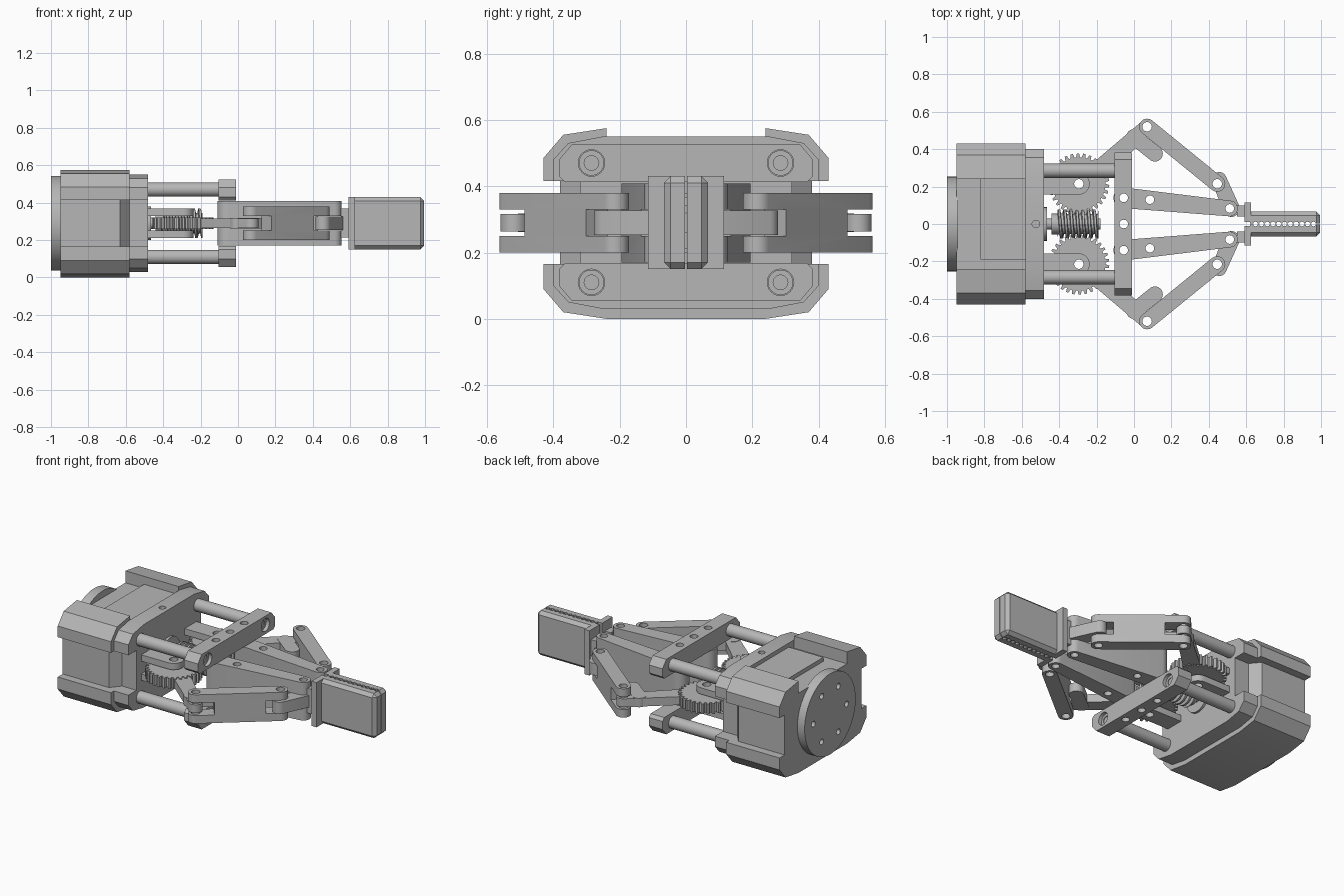
import bpy, bmesh
from math import sin, cos, pi, acos, atan2, hypot, floor

if "Cube" in bpy.data.objects:
    bpy.data.objects.remove(bpy.data.objects["Cube"])

grey = bpy.data.materials.new("plain_grey")
grey.use_nodes = True
grey.diffuse_color = (0.47, 0.47, 0.47, 1)
grey.node_tree.nodes["Principled BSDF"].inputs["Base Color"].default_value = grey.diffuse_color
parts = []
MID = 0.29  # height of the mechanism's centre plane


def finish(name, bm):
    bmesh.ops.recalc_face_normals(bm, faces=bm.faces)
    mesh = bpy.data.meshes.new(name)
    bm.to_mesh(mesh)
    bm.free()
    mesh.materials.append(grey)
    obj = bpy.data.objects.new(name, mesh)
    bpy.context.collection.objects.link(obj)
    parts.append(obj)
    return obj


def prism(name, pts, lo, hi, axis="z"):
    """Extrude an outline: (x, y) points along z, or (y, z) points along x."""
    bm = bmesh.new()
    place = (lambda a, b: (a, b, lo)) if axis == "z" else (lambda a, b: (lo, a, b))
    face = bm.faces.new([bm.verts.new(place(*p)) for p in pts])
    out = bmesh.ops.extrude_face_region(bm, geom=[face])
    move = (0, 0, hi - lo) if axis == "z" else (hi - lo, 0, 0)
    bmesh.ops.translate(bm, vec=move, verts=[g for g in out["geom"] if isinstance(g, bmesh.types.BMVert)])
    return finish(name, bm)


def circle(c, r, n=32):
    return [(c[0] + r * cos(2 * pi * i / n), c[1] + r * sin(2 * pi * i / n)) for i in range(n)]


def rect(a0, a1, b0, b1):
    return [(a0, b0), (a1, b0), (a1, b1), (a0, b1)]


def capsule(p, q, r1, r2, n=14):
    """Outline around two circles joined by tangents."""
    dx, dy = q[0] - p[0], q[1] - p[1]
    a, phi = atan2(dy, dx), acos((r1 - r2) / hypot(dx, dy))
    pts = []
    for c, r, start, span in ((q, r2, a - phi, 2 * phi), (p, r1, a + phi, 2 * pi - 2 * phi)):
        for i in range(n + 1):
            t = start + span * i / n
            pts.append((c[0] + r * cos(t), c[1] + r * sin(t)))
    return pts


def cut(obj, *cutters):
    for c in cutters:
        mod = obj.modifiers.new("cut", "BOOLEAN")
        mod.operation, mod.solver, mod.object = "DIFFERENCE", "EXACT", c
        bpy.context.view_layer.update()
        new = bpy.data.meshes.new_from_object(obj.evaluated_get(bpy.context.evaluated_depsgraph_get()))
        obj.modifiers.clear()
        obj.data = new
        parts.remove(c)
        bpy.data.objects.remove(c)
    return obj


def hole(c, r, lo=-0.2, hi=0.8, axis="z", n=24):
    return prism("hole", circle(c, r, n), lo, hi, axis)


def slot(p, q, depth):
    """Fork slot at end p of a link running towards q."""
    d = hypot(q[0] - p[0], q[1] - p[1])
    u = ((q[0] - p[0]) / d, (q[1] - p[1]) / d)
    corner = lambda s, w: (p[0] + u[0] * s - u[1] * w, p[1] + u[1] * s + u[0] * w)
    return prism("slot", [corner(-0.1, -0.1), corner(depth, -0.1), corner(depth, 0.1), corner(-0.1, 0.1)],
                 0.25, 0.33)


def symmetric(half):
    return half + [(-y, z) for y, z in reversed(half)]


# Motor housing with recessed sides and top
prism("motor_housing", symmetric([
    (0.24, 0), (0.37, 0.02), (0.43, 0.09), (0.43, 0.165), (0.32, 0.165), (0.32, 0.415),
    (0.43, 0.415), (0.43, 0.485), (0.37, 0.555), (0.24, 0.575), (0.24, 0.5)]), -0.95, -0.58, "x")
prism("top_cover", rect(-0.82, -0.58, -0.19, 0.24), 0.49, 0.525)
for s in (1, -1):
    prism("side_panel", [(-0.95, s * 0.3), (-0.95, s * 0.38), (-0.63, s * 0.38), (-0.58, s * 0.32),
                         (-0.58, s * 0.3)], 0.16, 0.42)

# Front flange with dowel hole and shaft boss
flange = prism("front_flange", symmetric([
    (0.25, 0.03), (0.355, 0.05), (0.4, 0.1), (0.4, 0.165), (0.32, 0.165), (0.32, 0.415),
    (0.4, 0.415), (0.4, 0.48), (0.355, 0.53), (0.25, 0.55)]), -0.58, -0.48, "x")
cut(flange, hole((-0.525, 0), 0.02, 0.5, 0.6))
prism("shaft_boss", circle((0, MID), 0.09), -0.49, -0.465, "x")

# Rear mounting disc with ring of bolt holes
disc = prism("rear_disc", circle((0, MID), 0.253, 64), -1, -0.94, "x")
cut(disc, *[hole(c, 0.018, -1.05, -0.97, "x", 16) for c in circle((0, MID), 0.165, 6)])

# Worm shaft and helical worm
prism("worm_shaft", circle((0, MID), 0.03), -0.49, -0.18, "x")
prism("shaft_coupling", circle((0, MID), 0.055), -0.44, -0.38, "x")
bm = bmesh.new()
rings, sides, length = 84, 32, 0.22
grid = []
for i in range(rings + 1):
    row = []
    for j in range(sides):
        phase = i / rings * 7 - j / sides
        r = 0.078 if phase - floor(phase) < 0.5 else 0.054
        t = 2 * pi * j / sides
        row.append(bm.verts.new((-0.41 + length * i / rings, r * cos(t), MID + r * sin(t))))
    grid.append(row)
for a, b in zip(grid, grid[1:]):
    for j in range(sides):
        k = (j + 1) % sides
        bm.faces.new((a[j], a[k], b[k], b[j]))
bm.faces.new(grid[0])
bm.faces.new(grid[-1])
finish("worm", bm)

# Guide rods and cross bars, upper and lower
for up in (1, -1):
    lift = lambda z: MID + up * z
    bar = prism("cross_bar", symmetric([(0.365, lift(0.122)), (0.383, lift(0.14)), (0.383, lift(0.19)),
                                        (0.345, lift(0.235))]), -0.105, -0.01, "x")
    cut(bar, *[hole((-0.055, y), 0.023) for y in (-0.14, 0, 0.14)])
    for s in (1, -1):
        c = (s * 0.285, lift(0.18))
        cut(bar, hole(c, 0.04, -0.035, 0.05, "x"))
        rod = prism("guide_rod", circle(c, 0.038), -0.5, -0.03, "x")
        cut(rod, hole(c, 0.022, -0.08, 0.05, "x"))

# Left and right finger linkages
for s in (1, -1):
    side = "left_" if s > 0 else "right_"
    hub, elbow, wrist = (-0.295, s * 0.215), (0.07, s * 0.52), (0.445, s * 0.215)
    root, tip, heel = (-0.055, s * 0.14), (0.512, s * 0.083), (0.455, s * 0.238)

    # Worm wheel between two bearing lugs
    outline = []
    for i in range(30):
        for f, r in ((0, 0.142), (0.3, 0.142), (0.45, 0.163), (0.8, 0.163)):
            t = 2 * pi * (i + f) / 30
            outline.append((hub[0] + r * cos(t), hub[1] + r * sin(t)))
    cut(prism(side + "worm_wheel", outline, 0.258, 0.322), hole(hub, 0.025))
    for z in (0.21, 0.33):
        cut(prism(side + "bearing_lug", capsule((-0.5, hub[1]), hub, 0.058, 0.058), z, z + 0.04),
            hole(hub, 0.025))

    # Drive arm with side tab
    arm = prism(side + "drive_arm", capsule((-0.18, s * 0.295), elbow, 0.05, 0.04), 0.264, 0.316)
    cut(arm, hole(elbow, 0.025))
    prism(side + "arm_tab", capsule((0.0, s * 0.465), (0.112, s * 0.376), 0.042, 0.042), 0.262, 0.318)

    # Outer link, forked at both ends
    link = prism(side + "outer_link", capsule(elbow, wrist, 0.043, 0.043), 0.2, 0.38)
    cut(link, slot(elbow, wrist, 0.105), slot(wrist, elbow, 0.085), hole(elbow, 0.025), hole(wrist, 0.025))

    # Inner link, forked at the finger end
    link = prism(side + "inner_link", capsule(root, tip, 0.055, 0.042), 0.17, 0.408)
    cut(link, slot(tip, root, 0.09), hole(root, 0.023), hole((0.085, s * 0.13), 0.023), hole(tip, 0.023))

    # Knuckle and finger mount
    knuckle = prism(side + "knuckle", capsule(heel, (0.52, s * 0.083), 0.04, 0.045), 0.253, 0.327)
    cut(knuckle, hole(wrist, 0.025), hole(tip, 0.023))
    prism(side + "finger_neck", rect(0.55, 0.6, s * 0.04, s * 0.1), 0.215, 0.37)
    prism(side + "finger_plate", rect(0.59, 0.625, s * 0.012, s * 0.115), 0.15, 0.43)

    # Finger with bevelled outer edges and gripping grooves
    finger = prism(side + "finger", rect(0.62, 0.995, s * 0.003, s * 0.066), 0.15, 0.43)
    bm = bmesh.new()
    bm.from_mesh(finger.data)
    edges = []
    for e in bm.edges:
        m = (e.verts[0].co + e.verts[1].co) / 2
        if m.x > 0.64 and abs(m.y) > 0.02:
            edges.append(e)
    bmesh.ops.bevel(bm, geom=edges, offset=0.02, segments=1, affect="EDGES")
    bm.to_mesh(finger.data)
    bm.free()
    cut(finger, *[hole((0.65 + 0.031 * i, 0), 0.013, n=8) for i in range(11)])

# Smooth round surfaces, keep corners sharp
bpy.ops.object.select_all(action="DESELECT")
for obj in parts:
    obj.select_set(True)
bpy.context.view_layer.objects.active = parts[0]
bpy.ops.object.shade_smooth_by_angle(angle=0.5)
